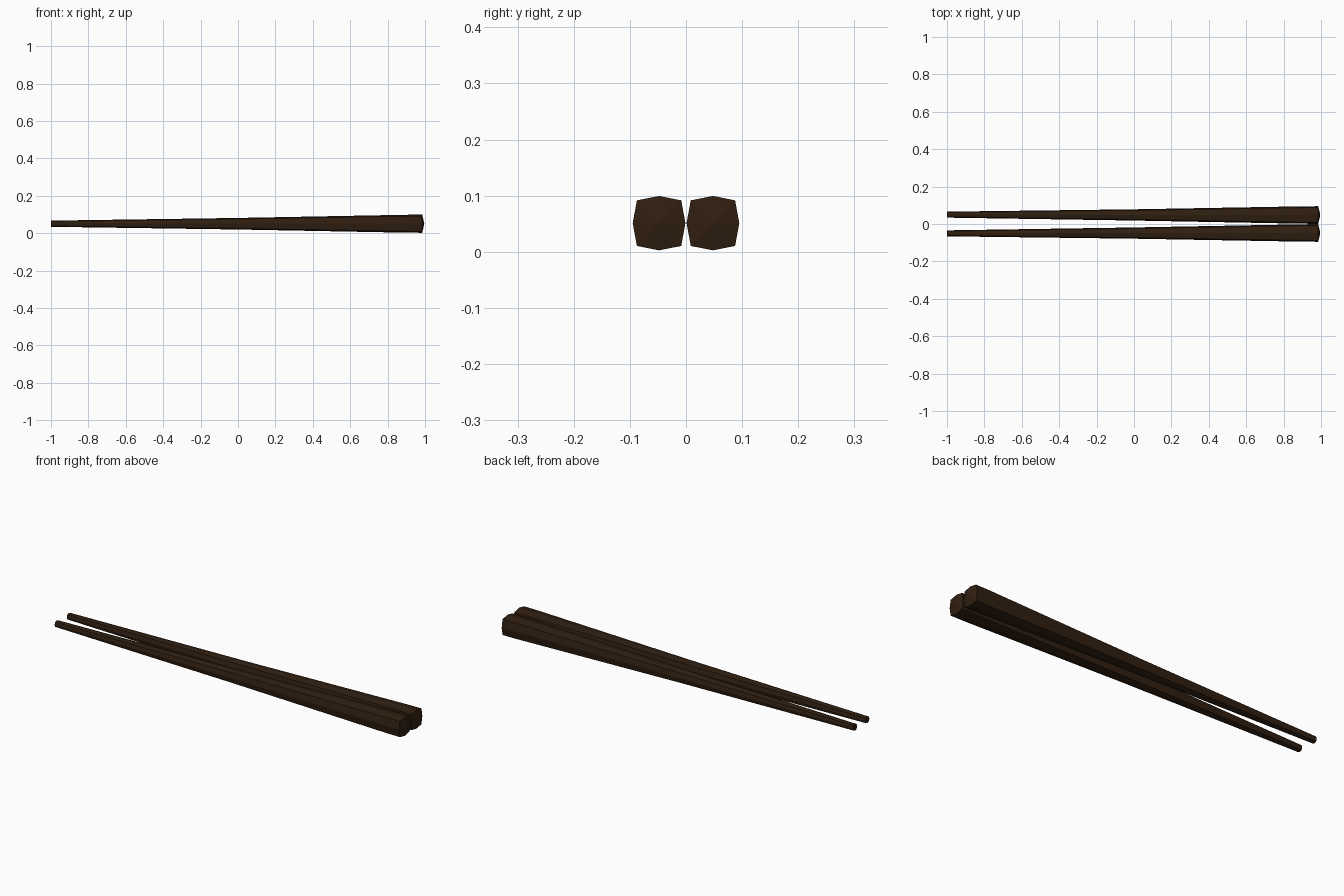
import bpy, bmesh
from mathutils import Vector

if "Cube" in bpy.data.objects:
    bpy.data.objects.remove(bpy.data.objects["Cube"])

wood = bpy.data.materials.new("dark_wood")
wood.diffuse_color = (0.030, 0.0135, 0.0055, 1)
wood.use_nodes = True
wood.node_tree.nodes["Principled BSDF"].inputs["Base Color"].default_value = wood.diffuse_color

# Stations along the stick: x, y offset of centre, half width, corner factor
STATIONS = [(-1.0, 0.05, 0.016, 0.75),
            (0.0, 0.0485, 0.030, 0.81),
            (0.9, 0.048, 0.0465, 0.84),
            (0.985, 0.048, 0.047, 0.84)]
Z_MID = 0.051


def section(x, y, h, c):
    # eight-sided section: squarish with a raised ridge on each side
    k = h * c
    pts = [(h, 0), (k, k), (0, h), (-k, k), (-h, 0), (-k, -k), (0, -h), (k, -k)]
    return [Vector((x, y + a, Z_MID + b * 1.03)) for a, b in pts]


def chopstick(name, side):
    bm = bmesh.new()
    rings = [[bm.verts.new(p) for p in section(x, side * y, h, c)]
             for x, y, h, c in STATIONS]
    # tapered sides
    for a, b in zip(rings, rings[1:]):
        for i in range(8):
            j = (i + 1) % 8
            bm.faces.new((a[i], a[j], b[j], b[i]))
    # flat tip and shallow pointed butt
    bm.faces.new(rings[0])
    apex = bm.verts.new((0.996, side * 0.048, Z_MID))
    for i in range(8):
        bm.faces.new((rings[-1][i], rings[-1][(i + 1) % 8], apex))
    bmesh.ops.recalc_face_normals(bm, faces=bm.faces)
    mesh = bpy.data.meshes.new(name)
    bm.to_mesh(mesh)
    bm.free()
    mesh.materials.append(wood)
    bpy.context.collection.objects.link(bpy.data.objects.new(name, mesh))


chopstick("chopstick_front", -1)
chopstick("chopstick_back", 1)
